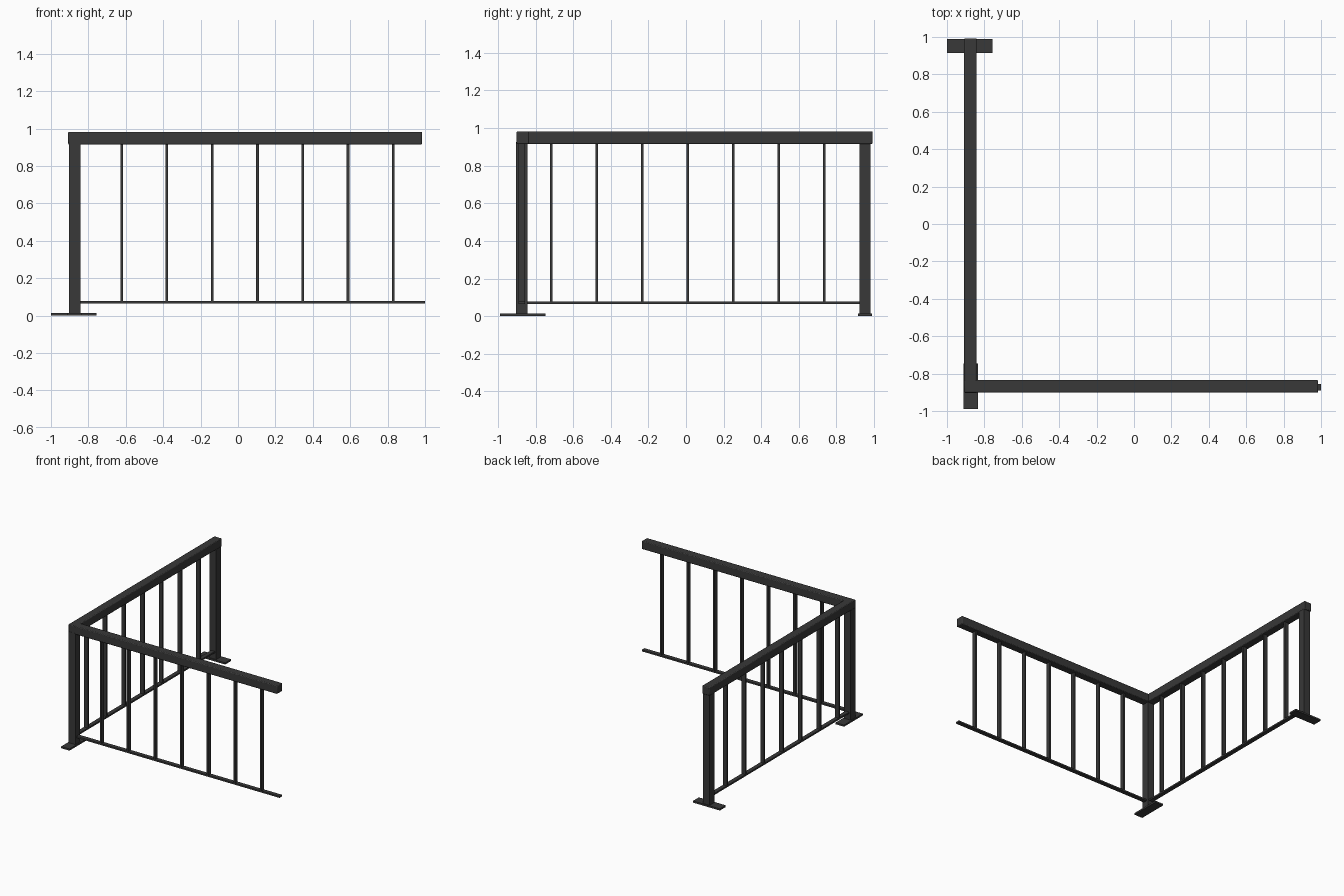
import bpy
from mathutils import Vector

old = bpy.data.objects.get("Cube")
if old:
    bpy.data.objects.remove(old, do_unlink=True)

# One dark metal finish
metal = bpy.data.materials.new("charcoal_metal")
metal.use_nodes = True
colour = (0.04, 0.04, 0.04, 1)
metal.diffuse_color = colour
metal.node_tree.nodes["Principled BSDF"].inputs["Base Color"].default_value = colour


def box(name, low, high, bevel=0):
    """Box between two opposite corners, with optional softened edges."""
    low, high = Vector(low), Vector(high)
    bpy.ops.mesh.primitive_cube_add(size=1, location=(low + high) / 2)
    ob = bpy.context.object
    ob.name = name
    ob.scale = high - low
    bpy.ops.object.transform_apply(location=False, rotation=False, scale=True)
    ob.data.materials.append(metal)
    if bevel:
        mod = ob.modifiers.new("soft_edges", "BEVEL")
        mod.width = bevel
        mod.segments = 2
        bpy.ops.object.shade_smooth_by_angle()
    return ob


AXIS = -0.873           # centre line of both runs
RAIL_LOW, RAIL_TOP = 0.915, 0.983
LOWER_TOP = 0.078

# Handrails meeting at the corner
box("front_handrail", (-0.908, -0.901, RAIL_LOW), (0.985, -0.834, RAIL_TOP), 0.006)
box("side_handrail", (-0.908, -0.901, RAIL_LOW), (-0.841, 0.992, RAIL_TOP), 0.006)

# Thin lower rails
box("front_lower_rail", (-0.85, AXIS - 0.017, 0.065), (1, AXIS + 0.017, LOWER_TOP))
box("side_lower_rail", (AXIS - 0.017, -0.85, 0.065), (AXIS + 0.017, 0.93, LOWER_TOP))

# Posts with flat foot plates
for name, y in (("corner", AXIS), ("back", 0.952)):
    box(name + "_post", (AXIS - 0.03, y - 0.03, 0.01), (AXIS + 0.03, y + 0.03, RAIL_LOW + 0.01))
box("corner_foot_plate", (-0.911, -0.99, 0), (-0.835, -0.746, 0.014))
box("back_foot_plate", (-1, 0.914, 0), (-0.756, 0.99, 0.014))

# Flat balusters, wide side across each run
for i in range(7):
    x = -0.622 + i * 0.242
    box("front_baluster", (x - 0.007, AXIS - 0.017, LOWER_TOP - 0.005),
        (x + 0.007, AXIS + 0.017, RAIL_LOW + 0.01))
    y = -0.716 + i * 0.242
    box("side_baluster", (AXIS - 0.017, y - 0.007, LOWER_TOP - 0.005),
        (AXIS + 0.017, y + 0.007, RAIL_LOW + 0.01))
